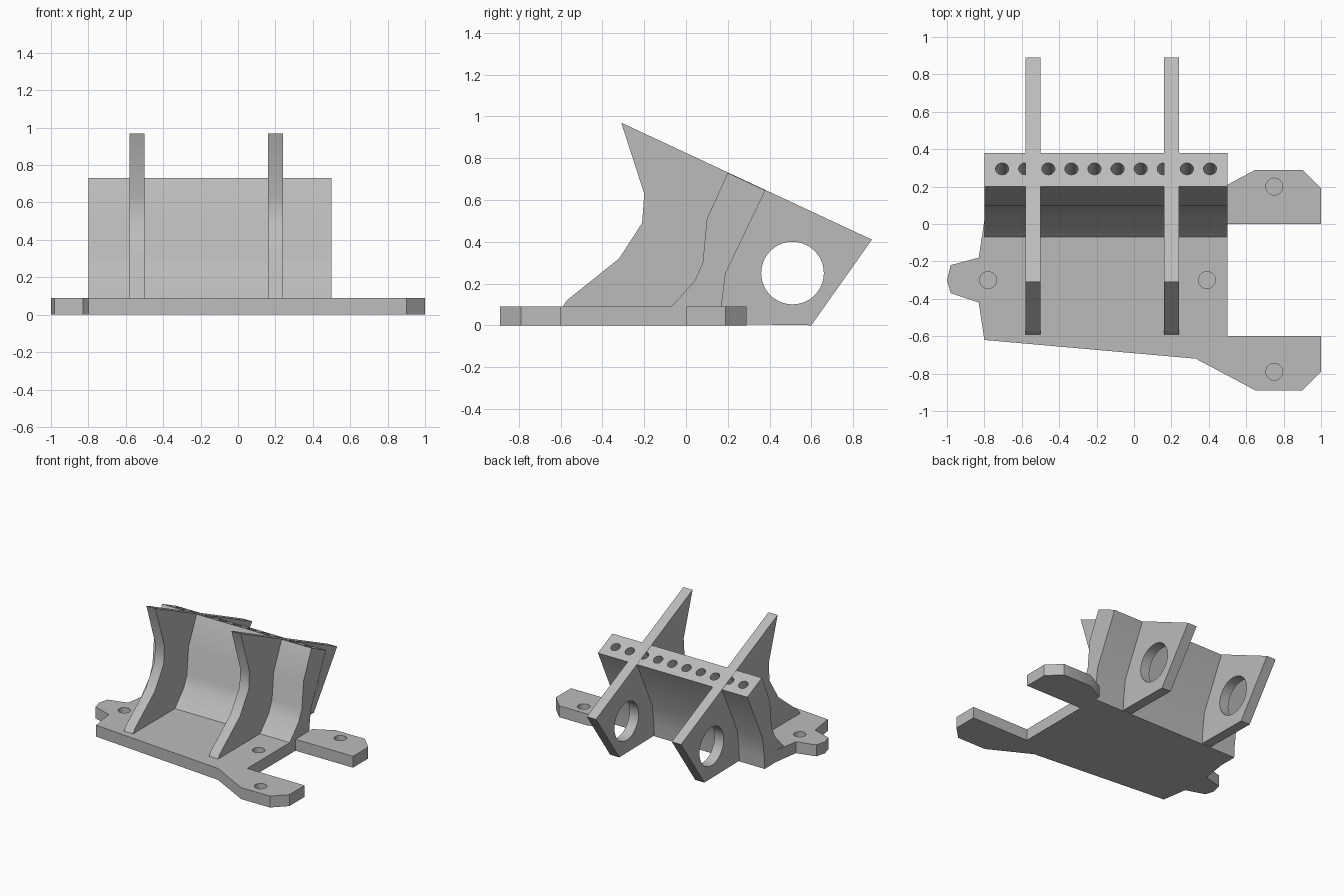
import bpy, bmesh, math
from mathutils import Vector, Matrix

cube = bpy.data.objects.get("Cube")
if cube:
    bpy.data.objects.remove(cube, do_unlink=True)

grey = bpy.data.materials.new("plain grey")
grey.use_nodes = True
grey.diffuse_color = (0.5, 0.5, 0.5, 1)
grey.node_tree.nodes["Principled BSDF"].inputs["Base Color"].default_value = (0.5, 0.5, 0.5, 1)


def add_object(name, bm):
    bmesh.ops.recalc_face_normals(bm, faces=bm.faces)
    mesh = bpy.data.meshes.new(name)
    bm.to_mesh(mesh)
    bm.free()
    mesh.materials.append(grey)
    obj = bpy.data.objects.new(name, mesh)
    bpy.context.collection.objects.link(obj)
    return obj


def extrude(name, points, depth):
    """Closed outline pushed along a straight vector."""
    bm = bmesh.new()
    face = bm.faces.new([bm.verts.new(p) for p in points])
    new = bmesh.ops.extrude_face_region(bm, geom=[face])["geom"]
    moved = [v for v in new if isinstance(v, bmesh.types.BMVert)]
    bmesh.ops.translate(bm, verts=moved, vec=Vector(depth))
    return add_object(name, bm)


def drill(obj, centres, axis, radius, depth):
    """Cut round holes, each centred on a point and running along axis."""
    bm = bmesh.new()
    turn = Vector(axis).to_track_quat('Z', 'Y').to_matrix().to_4x4()
    for c in centres:
        bmesh.ops.create_cone(bm, cap_ends=True, segments=40, radius1=radius, radius2=radius,
                              depth=depth, matrix=Matrix.Translation(c) @ turn)
    cutter = add_object("hole_cutter", bm)
    cutter.hide_render = True
    mod = obj.modifiers.new("holes", 'BOOLEAN')
    mod.operation, mod.solver, mod.object = 'DIFFERENCE', 'EXACT', cutter
    graph = bpy.context.evaluated_depsgraph_get()
    obj.data = bpy.data.meshes.new_from_object(obj.evaluated_get(graph))
    obj.modifiers.clear()
    bpy.data.objects.remove(cutter, do_unlink=True)


def shade(obj):
    obj.data.shade_smooth()
    obj.data.set_sharp_from_angle(angle=math.radians(30))


# Base plate with three mounting tabs and blind screw holes
thick = 0.09
outline = [(-0.80, -0.62), (0.33, -0.72), (0.65, -0.89), (0.90, -0.89), (1, -0.79), (1, -0.60),
           (0.50, -0.60), (0.50, 0), (1, 0), (1, 0.19), (0.90, 0.29), (0.65, 0.29),
           (0.50, 0.21), (0.50, 0.165), (-0.80, 0.165), (-0.80, 0.02), (-0.83, -0.18),
           (-0.98, -0.22), (-1, -0.30), (-0.98, -0.37), (-0.83, -0.42)]
base = extrude("base_plate", [(x, y, 0) for x, y in outline], (0, 0, thick))
screws = [(0.75, 0.20), (0.75, -0.79), (0.39, -0.30), (-0.78, -0.30)]
drill(base, [(x, y, thick) for x, y in screws], (0, 0, 1), 0.045, 0.13)
shade(base)

# Curved upright wall, leaning back, with a row of holes in its sloping top
section = [(-0.07, 0.09), (0.04, 0.21), (0.08, 0.30), (0.10, 0.51), (0.20, 0.73),
           (0.38, 0.646), (0.19, 0.25), (0.17, 0.09), (0.165, 0.005), (-0.07, 0.04)]
wall = extrude("curved_wall", [(-0.80, y, z) for y, z in section], (1.30, 0, 0))
row = [(-0.705 + 0.1235 * i, 0.295, 0.686) for i in range(10)]
drill(wall, row, (0, 0.423, 0.906), 0.035, 0.60)
shade(wall)

# Two ribs crossing the wall, each with a large round hole at the back
rib_shape = [(-0.59, 0.09), (-0.57, 0.12), (-0.32, 0.32), (-0.21, 0.49), (-0.20, 0.63),
             (-0.31, 0.97), (0.89, 0.41), (0.60, 0), (0.17, 0.006), (-0.59, 0.04)]
for name, x in (("right_rib", -0.58), ("left_rib", 0.16)):
    rib = extrude(name, [(x, y, z) for y, z in rib_shape], (0.08, 0, 0))
    drill(rib, [(x + 0.04, 0.51, 0.25)], (1, 0, 0), 0.15, 0.30)
    shade(rib)
